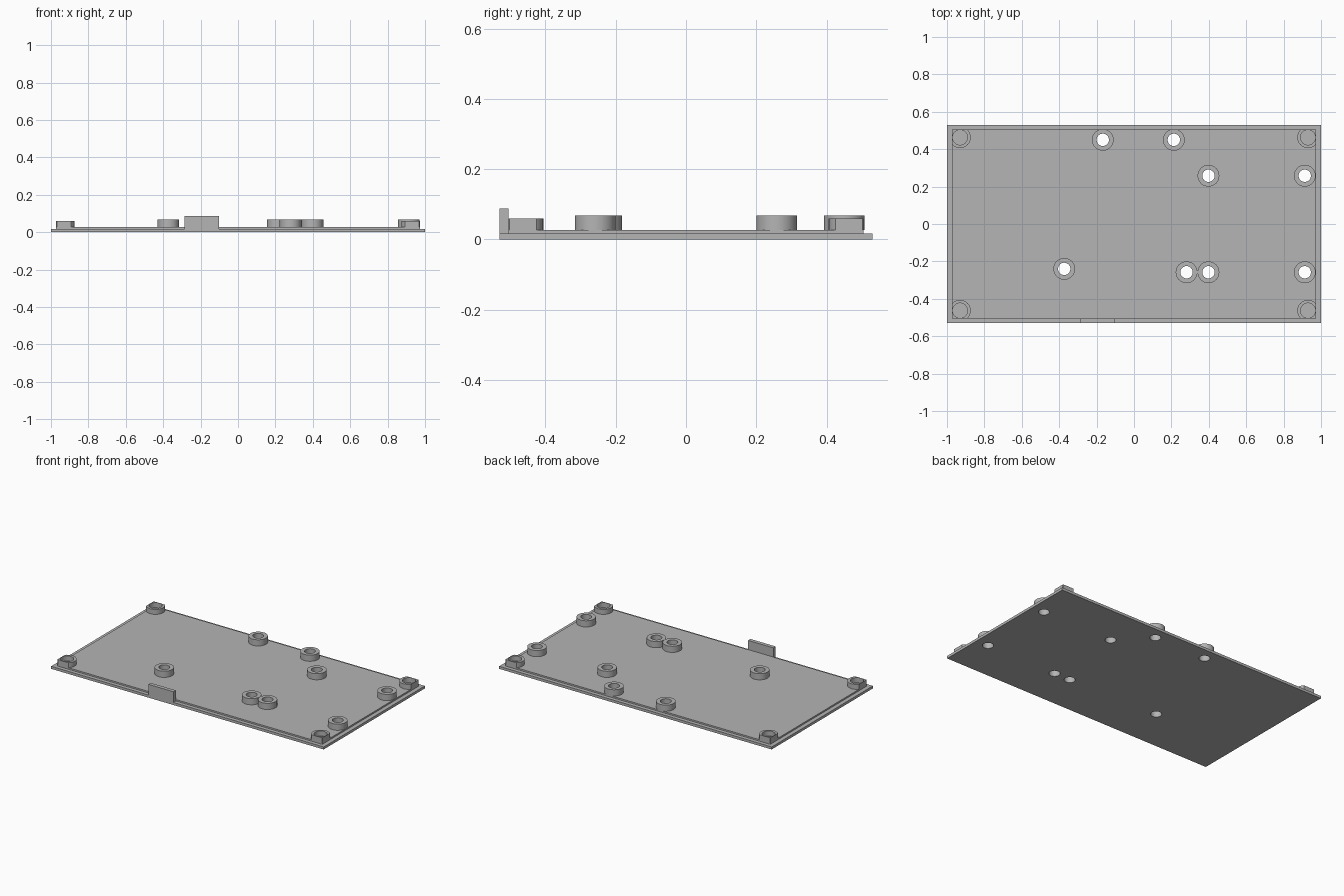
import bpy, bmesh, math
from mathutils import Matrix, Vector

if "Cube" in bpy.data.objects:
    bpy.data.objects.remove(bpy.data.objects["Cube"], do_unlink=True)

grey = bpy.data.materials.new("plain grey")
grey.use_nodes = True
grey.diffuse_color = (0.46, 0.46, 0.46, 1)
grey.node_tree.nodes["Principled BSDF"].inputs["Base Color"].default_value = grey.diffuse_color

HALF_Y, LIP_X, LIP_Y = 0.53, 0.972, 0.505
FLOOR = 0.027
HOLE_R = 0.033


def finish(name, bm):
    bmesh.ops.recalc_face_normals(bm, faces=bm.faces)
    mesh = bpy.data.meshes.new(name)
    bm.to_mesh(mesh)
    bm.free()
    mesh.materials.append(grey)
    obj = bpy.data.objects.new(name, mesh)
    bpy.context.collection.objects.link(obj)
    return obj


def box(name, lo, hi):
    lo, hi = Vector(lo), Vector(hi)
    bm = bmesh.new()
    bmesh.ops.create_cube(bm, size=1, matrix=Matrix.Translation((lo + hi) / 2)
                          @ Matrix.Diagonal((*(hi - lo), 1)))
    return finish(name, bm)


def cylinder(name, x, y, radius, z0, z1):
    bm = bmesh.new()
    bmesh.ops.create_cone(bm, cap_ends=True, segments=48, radius1=radius, radius2=radius,
                          depth=z1 - z0, matrix=Matrix.Translation((x, y, (z0 + z1) / 2)))
    return finish(name, bm)


def activate(obj):
    bpy.ops.object.select_all(action='DESELECT')
    obj.select_set(True)
    bpy.context.view_layer.objects.active = obj


def boolean(obj, tool, operation):
    mod = obj.modifiers.new("cut", 'BOOLEAN')
    mod.operation, mod.object, mod.solver = operation, tool, 'EXACT'
    activate(obj)
    bpy.ops.object.modifier_apply(modifier=mod.name)
    bpy.data.objects.remove(tool, do_unlink=True)


def smooth(obj):
    activate(obj)
    bpy.ops.object.shade_smooth_by_angle(angle=math.radians(30))


# Stepped base plate: wide flange with a raised inner panel
plate = box("base_plate", (-1, -HALF_Y, 0), (1, HALF_Y, 0.017))
boolean(plate, box("panel", (-LIP_X, -LIP_Y, 0.008), (LIP_X, LIP_Y, FLOOR)), 'UNION')

# Tubular standoffs, each with a hole drilled through the plate
standoffs = [(-0.167, 0.45), (0.213, 0.45), (0.398, 0.258), (0.913, 0.258),
             (-0.373, -0.24), (0.281, -0.258), (0.398, -0.258), (0.913, -0.258)]
for i, (x, y) in enumerate(standoffs, 1):
    boolean(plate, cylinder("drill", x, y, HOLE_R, -0.1, 0.1), 'DIFFERENCE')
    tube = cylinder(f"standoff_{i}", x, y, 0.058, FLOOR, 0.068)
    boolean(tube, cylinder("drill", x, y, HOLE_R, -0.1, 0.2), 'DIFFERENCE')
    smooth(tube)
smooth(plate)

# Corner sockets: round cups trimmed flush with the panel edges
for sx, side in ((-1, "right"), (1, "left")):
    for sy, end in ((-1, "front"), (1, "back")):
        x, y = sx * 0.93, sy * 0.463
        cup = cylinder(f"corner_socket_{end}_{side}", x, y, 0.057, FLOOR, 0.06)
        boolean(cup, box("trim", (-LIP_X, -LIP_Y, -0.1), (LIP_X, LIP_Y, 0.2)), 'INTERSECT')
        boolean(cup, cylinder("bore", x, y, 0.04, -0.1, 0.2), 'DIFFERENCE')
        smooth(cup)

# Upright tab on the front flange
box("front_tab", (-0.287, -HALF_Y, 0.017), (-0.102, -LIP_Y, 0.088))
